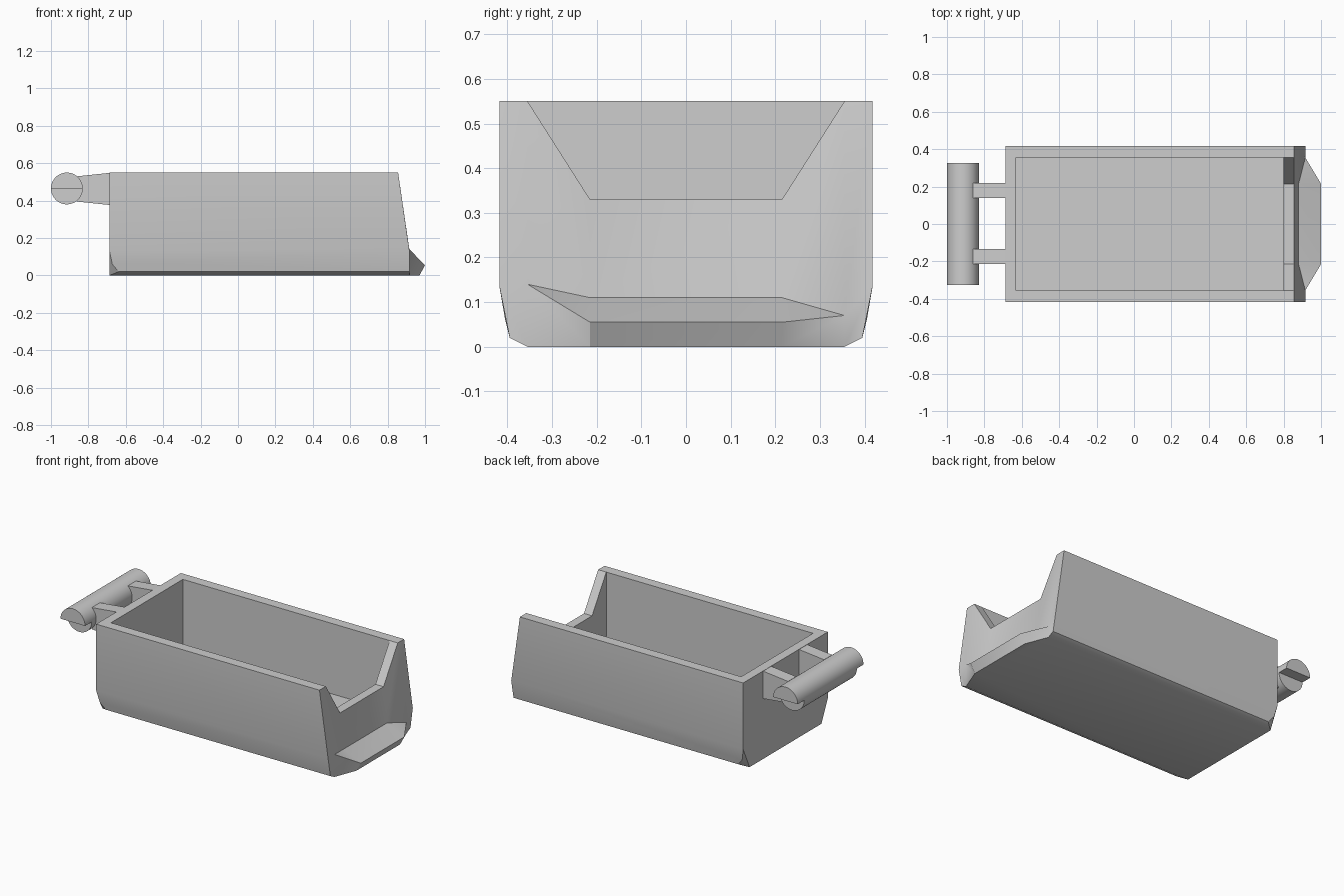
import bpy
import bmesh
import math

cube = bpy.data.objects.get("Cube")
if cube:
    bpy.data.objects.remove(cube, do_unlink=True)

grey = bpy.data.materials.new("plain_grey")
grey.use_nodes = True
tone = (0.61, 0.61, 0.61, 1)
grey.diffuse_color = tone
grey.node_tree.nodes["Principled BSDF"].inputs["Base Color"].default_value = tone


def build(name, verts, faces):
    bm = bmesh.new()
    vs = [bm.verts.new(v) for v in verts]
    for f in faces:
        bm.faces.new([vs[i] for i in f])
    bmesh.ops.recalc_face_normals(bm, faces=bm.faces[:])
    mesh = bpy.data.meshes.new(name)
    bm.to_mesh(mesh)
    bm.free()
    mesh.materials.append(grey)
    obj = bpy.data.objects.new(name, mesh)
    bpy.context.collection.objects.link(obj)
    return obj


def prism(name, near, far):
    """Solid between two matching outlines."""
    n = len(near)
    sides = [(i, (i + 1) % n, (i + 1) % n + n, i + n) for i in range(n)]
    return build(name, near + far, [range(n), range(n, 2 * n)] + sides)


def smooth(obj):
    bpy.ops.object.select_all(action="DESELECT")
    obj.select_set(True)
    bpy.context.view_layer.objects.active = obj
    bpy.ops.object.shade_smooth_by_angle(angle=math.radians(30))


# Tub: named points of the left half, mirrored to the right
half = {
    "rear_top": (-0.688, 0.418, 0.55),
    "rear_knee": (-0.688, 0.418, 0.135),
    "rear_chip": (-0.672, 0.405, 0.06),
    "rear_edge": (-0.638, 0.395, 0.02),
    "rear_foot": (-0.688, 0.355, 0),
    "end_top": (0.856, 0.418, 0.55),
    "end_knee": (0.916, 0.418, 0.135),
    "end_edge": (0.916, 0.395, 0.02),
    "end_foot": (0.916, 0.355, 0),
    "notch_top": (0.856, 0.355, 0.55),
    "notch_low": (0.856, 0.215, 0.33),
    "inner_notch_top": (0.80, 0.355, 0.55),
    "inner_notch_low": (0.80, 0.215, 0.33),
    "inner_rear_top": (-0.63, 0.355, 0.55),
    "inner_rear_floor": (-0.63, 0.355, 0.11),
    "inner_end_floor": (0.80, 0.355, 0.11),
    "step_back": (0.88, 0.215, 0.11),
    "step_tip": (0.916, 0.355, 0.07),
    "step_nose": (1.0, 0.215, 0.055),
    "step_foot": (0.97, 0.215, 0),
}
names = list(half)
left = list(half.values())
right = [(x, -y, z) for x, y, z in left]
# the step rises higher at its right tip
right[names.index("step_tip")] = (0.916, -0.355, 0.14)

# Faces that occur once on each side
paired = [
    "rear_top rear_knee end_knee end_top",
    "rear_knee rear_chip rear_edge end_edge end_knee",
    "rear_edge rear_foot end_foot end_edge",
    "rear_knee rear_foot rear_chip",
    "rear_chip rear_foot rear_edge",
    "rear_top end_top notch_top inner_notch_top inner_rear_top",
    "inner_rear_top inner_notch_top inner_end_floor inner_rear_floor",
    "notch_top notch_low inner_notch_low inner_notch_top",
    "end_top notch_top step_tip end_knee",
    "notch_top notch_low step_back step_tip",
    "end_knee step_tip end_foot end_edge",
    "step_tip step_back step_nose",
    "step_tip step_nose step_foot end_foot",
]
# Faces that span from the left side to the right side
spanning = [
    "rear_top rear_knee rear_foot",
    "rear_top inner_rear_top",
    "inner_rear_top inner_rear_floor",
    "inner_rear_floor inner_end_floor",
    "inner_end_floor inner_notch_top inner_notch_low",
    "inner_notch_low notch_low",
    "notch_low step_back",
    "step_back step_nose",
    "step_nose step_foot",
    "rear_foot end_foot step_foot",
]
n = len(names)
faces = []
for words in paired:
    ids = [names.index(w) for w in words.split()]
    faces += [ids, [i + n for i in ids]]
for words in spanning:
    ids = [names.index(w) for w in words.split()]
    faces.append(ids + [i + n for i in reversed(ids)])
smooth(build("tub", left + right, faces))


# Hinge bar: long upper half, shorter lower half
def half_bar(name, reach, start):
    steps = 24
    arc = [start + math.pi * i / steps for i in range(steps + 1)]
    pts = [(-0.915 + 0.085 * math.cos(a), 0.465 + 0.085 * math.sin(a)) for a in arc]
    smooth(prism(name, [(x, -reach, z) for x, z in pts], [(x, reach, z) for x, z in pts]))


half_bar("hinge_bar_upper", 0.325, 0)
half_bar("hinge_bar_lower", 0.26, math.pi)

# Tapered arms joining the bar to the tub
arm = [(-0.68, 0.549), (-0.86, 0.53), (-0.86, 0.395), (-0.68, 0.376)]
for side, y0 in (("left", 0.14), ("right", -0.215)):
    prism("hinge_arm_" + side, [(x, y0, z) for x, z in arm],
          [(x, y0 + 0.08, z) for x, z in arm])
